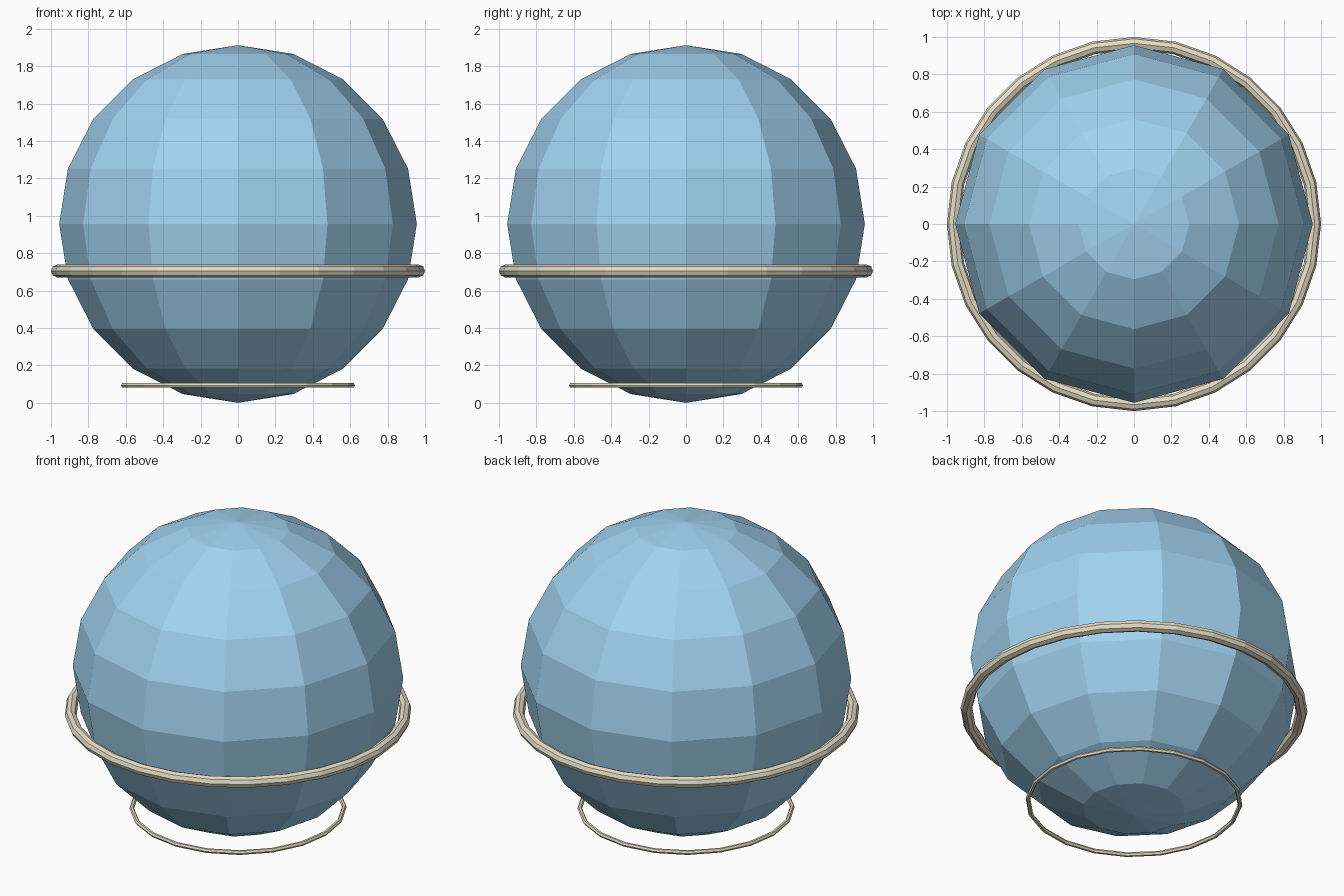
import bpy

if "Cube" in bpy.data.objects:
    bpy.data.objects.remove(bpy.data.objects["Cube"])


def material(name, color):
    m = bpy.data.materials.new(name)
    m.diffuse_color = color
    m.use_nodes = True
    m.node_tree.nodes["Principled BSDF"].inputs["Base Color"].default_value = m.diffuse_color
    return m


blue = material("sky_blue", (0.36, 0.65, 0.87, 1))
cream = material("cream", (0.78, 0.73, 0.56, 1))


def finish(name, mat):
    ob = bpy.context.object
    ob.name = name
    ob.data.materials.append(mat)
    return ob


def ring(name, outer, tube, z, sides, tube_sides):
    bpy.ops.mesh.primitive_torus_add(
        major_radius=outer - tube, minor_radius=tube,
        major_segments=sides, minor_segments=tube_sides, location=(0, 0, z))
    return finish(name, cream)


# Faceted ball resting on the ground
R = 0.956
bpy.ops.mesh.primitive_uv_sphere_add(segments=12, ring_count=10, radius=R,
                                     location=(0, 0, R))
finish("ball", blue)

# Thick ring below the equator and thin ring near the base
ring("upper_ring", 1.0, 0.034, 0.705, 28, 8)
ring("lower_ring", 0.626, 0.0135, 0.093, 20, 6)
